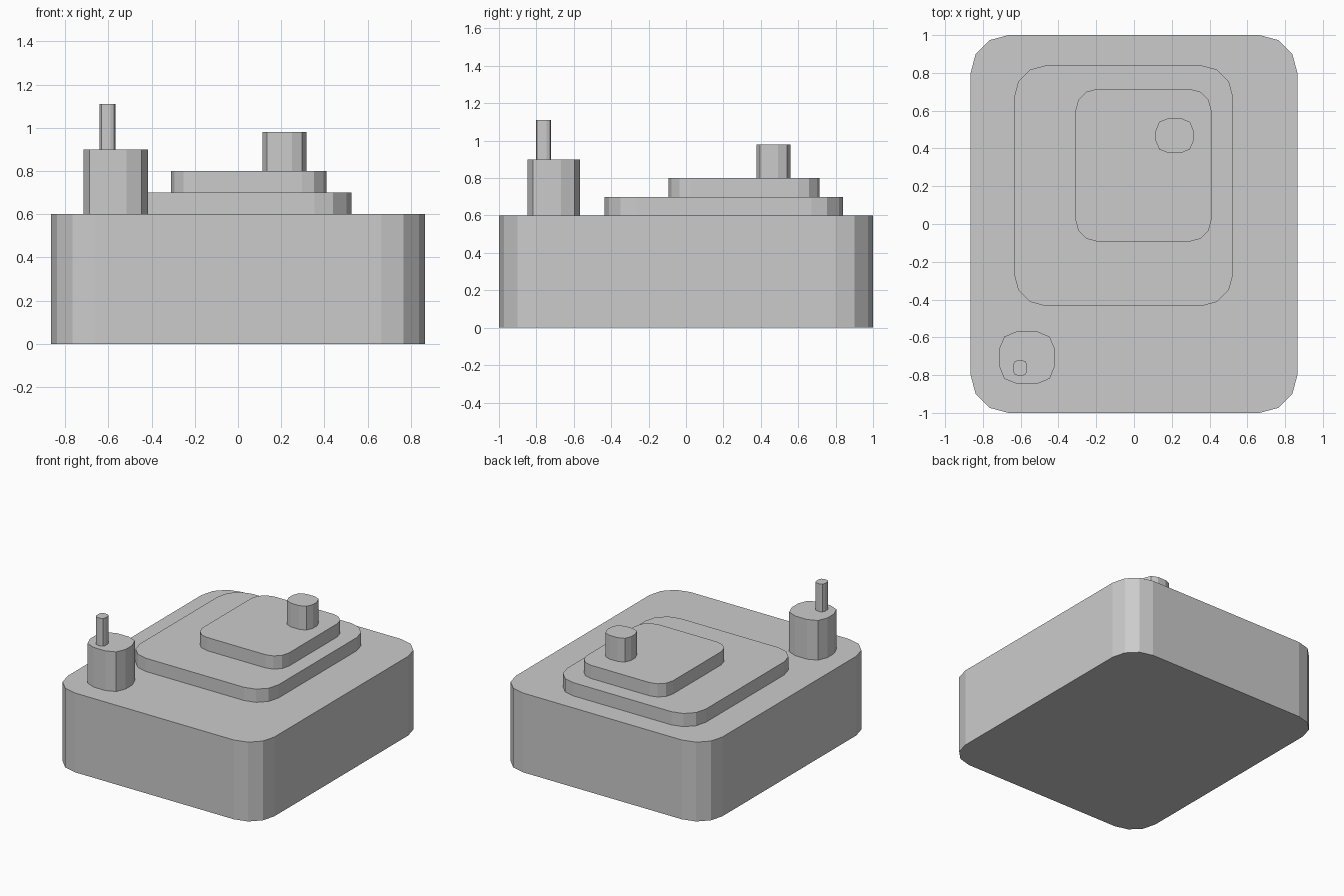
import bpy, bmesh
from math import sin, cos, pi

if "Cube" in bpy.data.objects:
    bpy.data.objects.remove(bpy.data.objects["Cube"])


def rounded_block(name, x, y, z, radius, segments):
    """Upright block with rounded vertical corners; x, y, z are (min, max)."""
    bm = bmesh.new()
    centres = [(x[1] - radius, y[1] - radius), (x[0] + radius, y[1] - radius),
               (x[0] + radius, y[0] + radius), (x[1] - radius, y[0] + radius)]
    outline = []
    for quarter, (cx, cy) in enumerate(centres):
        for i in range(segments + 1):
            a = (quarter + i / segments) * pi / 2
            outline.append(bm.verts.new((cx + radius * cos(a), cy + radius * sin(a), z[0])))
    base = bm.faces.new(outline)
    top = bmesh.ops.extrude_face_region(bm, geom=[base], use_keep_orig=True)
    verts = [v for v in top["geom"] if isinstance(v, bmesh.types.BMVert)]
    bmesh.ops.translate(bm, verts=verts, vec=(0, 0, z[1] - z[0]))
    bmesh.ops.recalc_face_normals(bm, faces=bm.faces)
    mesh = bpy.data.meshes.new(name)
    bm.to_mesh(mesh)
    bm.free()
    obj = bpy.data.objects.new(name, mesh)
    bpy.context.collection.objects.link(obj)
    return obj


# Main body
rounded_block("base", (-0.865, 0.865), (-1, 1), (0, 0.6), 0.2, 3)
# Stepped platforms with a small knob
rounded_block("lower_step", (-0.635, 0.525), (-0.435, 0.84), (0.6, 0.7), 0.17, 3)
rounded_block("upper_step", (-0.31, 0.41), (-0.093, 0.715), (0.7, 0.8), 0.115, 3)
rounded_block("knob", (0.114, 0.316), (0.376, 0.56), (0.8, 0.98), 0.067, 2)
# Corner post with a thin pin
rounded_block("post", (-0.716, -0.417), (-0.848, -0.567), (0.6, 0.9), 0.1, 2)
rounded_block("pin", (-0.64, -0.566), (-0.803, -0.721), (0.9, 1.11), 0.025, 2)
